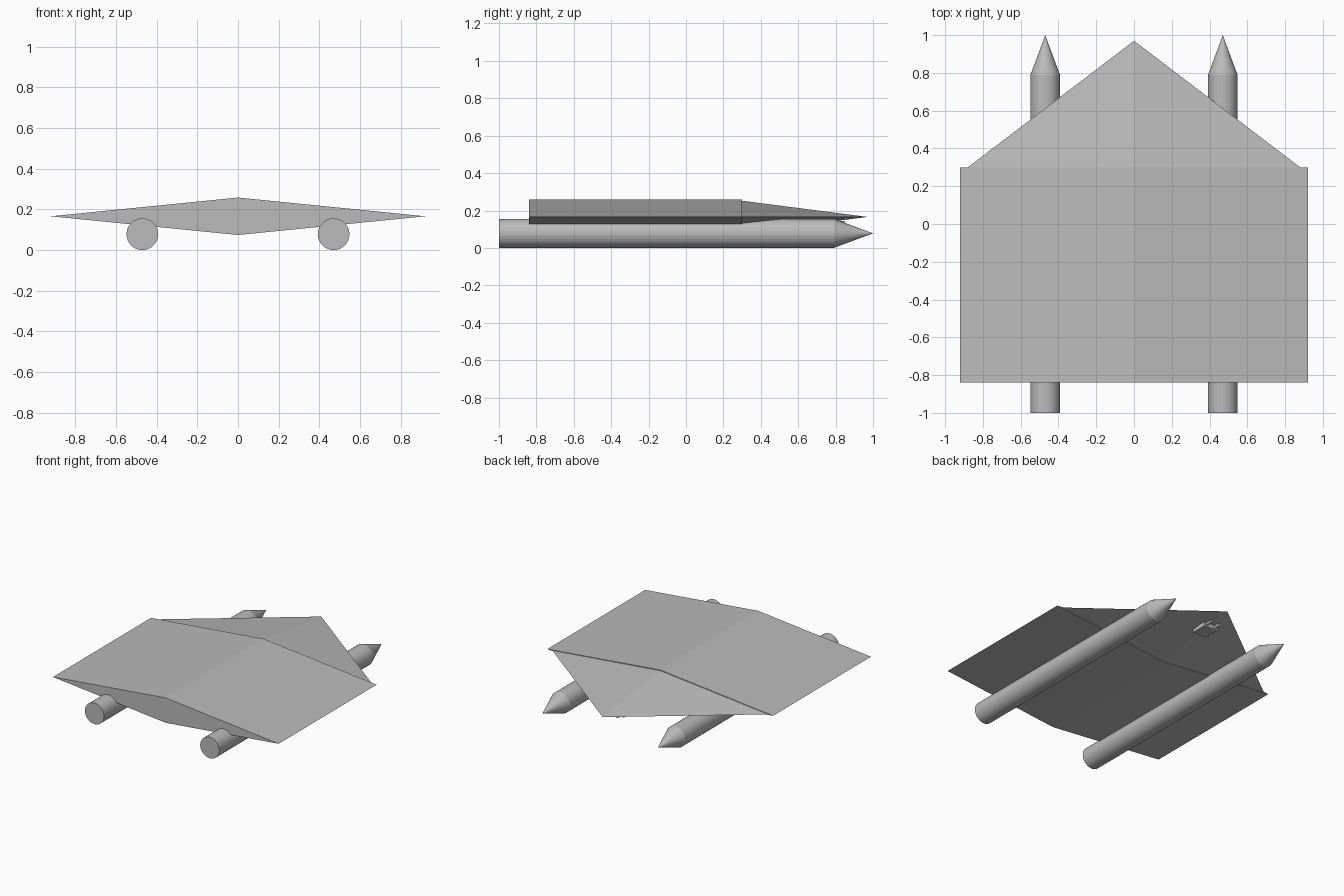
import bpy, bmesh, math
from mathutils import Matrix, Vector

if "Cube" in bpy.data.objects:
    bpy.data.objects.remove(bpy.data.objects["Cube"])

GREY = (0.5, 0.5, 0.5, 1)
mat = bpy.data.materials.new("hull_grey")
mat.use_nodes = True
mat.diffuse_color = GREY
mat.node_tree.nodes["Principled BSDF"].inputs["Base Color"].default_value = GREY

MID_Z = 0.166      # height of the wing edge
SHOULDER_Y = 0.3   # where the hull meets the nose
TUBE_R = 0.078


def finish(name, bm):
    bmesh.ops.recalc_face_normals(bm, faces=bm.faces)
    mesh = bpy.data.meshes.new(name)
    bm.to_mesh(mesh)
    bm.free()
    mesh.materials.append(mat)
    obj = bpy.data.objects.new(name, mesh)
    bpy.context.collection.objects.link(obj)
    return obj


def spike(name, sides, r_back, r_front, y0, y1, x=0, z=0, flatten=1):
    """Prism or cone along y, optionally flattened in height."""
    bm = bmesh.new()
    bmesh.ops.create_cone(bm, cap_ends=True, segments=sides, radius1=r_back,
                          radius2=r_front, depth=y1 - y0)
    m = (Matrix.Translation((x, (y0 + y1) / 2, z))
         @ Matrix.Diagonal((1, 1, flatten, 1))
         @ Matrix.Rotation(-math.pi / 2, 4, "X"))
    bmesh.ops.transform(bm, matrix=m, verts=bm.verts)
    return finish(name, bm)


# Flattened diamond hull and its slightly smaller pointed nose
spike("hull", 4, 0.92, 0.92, -0.84, SHOULDER_Y, z=MID_Z, flatten=0.1)
spike("nose", 4, 0.88, 0, SHOULDER_Y, 0.97, z=MID_Z, flatten=0.098)

# Turret block under the nose
bm = bmesh.new()
bmesh.ops.create_cube(bm, size=1)
bmesh.ops.scale(bm, vec=Vector((0.11, 0.12, 0.03)), verts=bm.verts)
bmesh.ops.translate(bm, vec=Vector((0, 0.74, 0.128)), verts=bm.verts)
finish("turret_block", bm)

# Pontoon tubes with conical tips, and twin turret barrels
for side, s in (("left", 1), ("right", -1)):
    tube = spike(side + "_pontoon", 32, TUBE_R, TUBE_R, -1, 0.79, s * 0.47, TUBE_R)
    tip = spike(side + "_pontoon_tip", 32, TUBE_R, 0, 0.79, 1, s * 0.47, TUBE_R)
    spike(side + "_barrel", 12, 0.011, 0.011, 0.78, 0.85, s * 0.035, 0.133)
